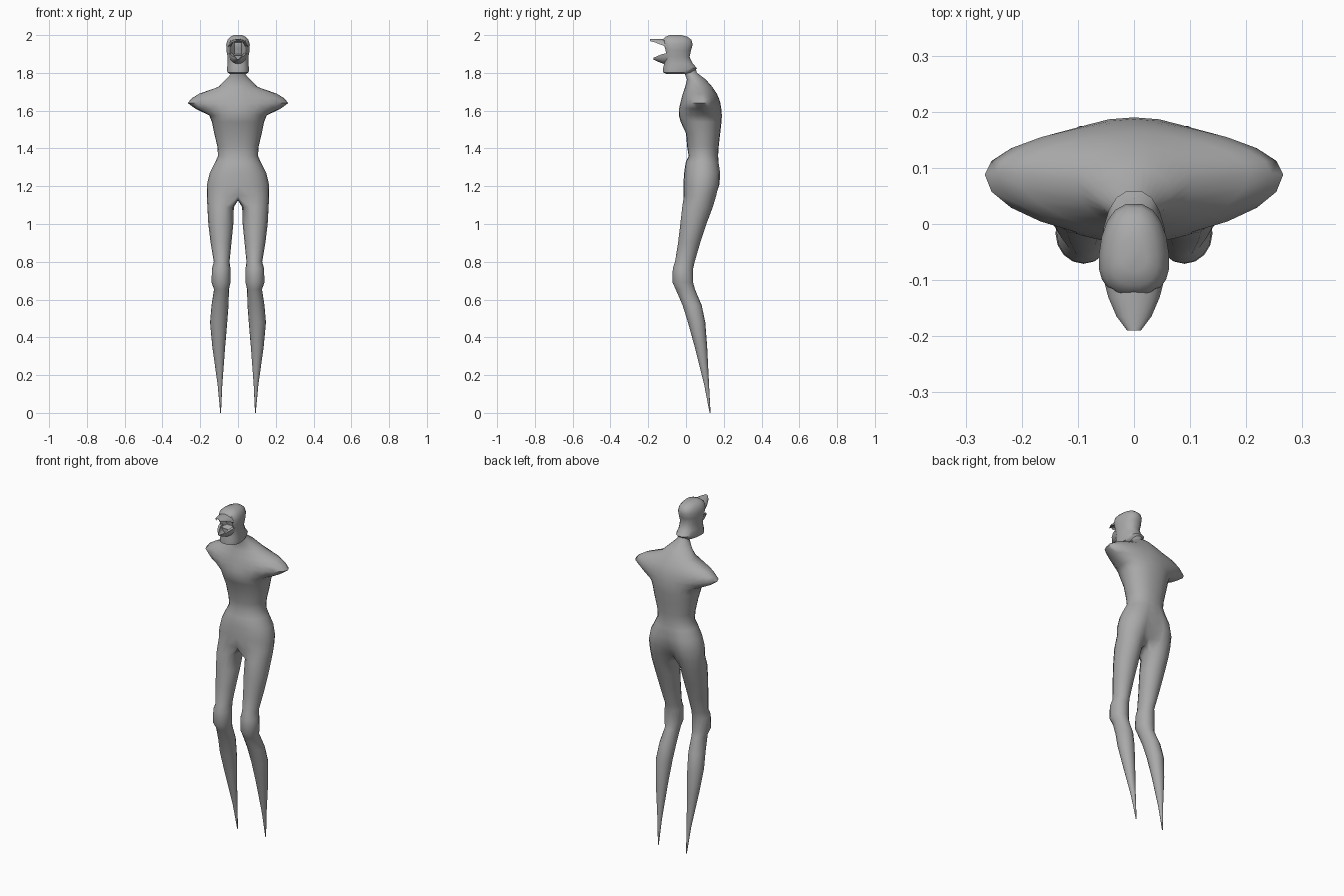
import bpy, bmesh, math
from math import sin, cos, pi

if "Cube" in bpy.data.objects:
    bpy.data.objects.remove(bpy.data.objects["Cube"])

grey = bpy.data.materials.new("plain grey")
grey.diffuse_color = (0.40, 0.40, 0.40, 1)
grey.use_nodes = True
grey.node_tree.nodes["Principled BSDF"].inputs["Base Color"].default_value = grey.diffuse_color


def finish(name, bm, mirror=False, angle=60):
    bmesh.ops.recalc_face_normals(bm, faces=bm.faces[:])
    me = bpy.data.meshes.new(name)
    bm.to_mesh(me)
    bm.free()
    ob = bpy.data.objects.new(name, me)
    bpy.context.collection.objects.link(ob)
    me.materials.append(grey)
    if mirror:
        m = ob.modifiers.new("mirror", 'MIRROR')
        m.use_clip = True
    bpy.ops.object.select_all(action='DESELECT')
    bpy.context.view_layer.objects.active = ob
    ob.select_set(True)
    bpy.ops.object.shade_smooth_by_angle(angle=math.radians(angle))
    return ob


def bridge(bm, a, b, closed=True):
    n = len(a)
    for i in range(n if closed else n - 1):
        j = (i + 1) % n
        bm.faces.new((a[i], a[j], b[j], b[i]))


def loft(bm, rings):
    vs = [[bm.verts.new(p) for p in r] for r in rings]
    for a, b in zip(vs, vs[1:]):
        bridge(bm, a, b)
    bm.faces.new(vs[0])
    bm.faces.new(vs[-1])


# --- body: right half of torso and leg, mirrored -------------------------
# z, half width, front y, side y, back y, corner power, centre back groove
TORSO = [
    (1.84, .026, -.020, .015, .045, 1, 0),
    (1.80, .032, -.008, .025, .058, 1, 0),
    (1.765, .065, .005, .05, .105, 1, 0),
    (1.725, .105, -.005, .08, .140, 1, 0),
    (1.69, .205, -.017, .09, .163, 1.3, 0),
    (1.665, .245, -.024, .09, .174, 1.35, 0),
    (1.64, .266, -.030, .088, .182, 1.35, 0),
    (1.61, .225, -.037, .088, .187, 1.25, 0),
    (1.575, .152, -.038, .09, .190, .9, 0),
    (1.54, .138, -.028, .09, .188, .85, 0),
    (1.48, .126, .000, .09, .181, .85, 0),
    (1.41, .109, .006, .09, .173, .85, 0),
    (1.36, .106, .014, .09, .170, .85, 0),
    (1.325, .122, -.002, .09, .176, .85, .003),
    (1.27, .150, -.010, .09, .187, .8, .012),
    (1.21, .164, -.014, .085, .188, .75, .028),
    (1.15, .165, -.014, .08, .172, .75, .045),
]
# z, inner x, outer x, front y, back y
LEG = [
    (1.09, .022, .162, -.020, .142), (1.00, .025, .157, -.030, .108),
    (.90, .035, .145, -.042, .075), (.80, .045, .128, -.058, .046),
    (.765, .040, .138, -.070, .038), (.69, .040, .140, -.071, .038),
    (.655, .048, .127, -.055, .047), (.57, .050, .140, -.018, .083),
    (.48, .057, .148, .010, .102), (.35, .068, .136, .046, .112),
    (.15, .083, .108, .096, .122), (0, .090, .094, .125, .130),
]
N = 12
bm = bmesh.new()
prev = None
for z, w, yf, ys, yb, p, groove in TORSO:
    ring = []
    for i in range(N + 1):
        t = pi * i / N
        x = 0 if i in (0, N) else w * sin(t) ** p
        y = ys + ((yf - ys) if i <= N / 2 else (yb - ys)) * abs(cos(t))
        if i >= N - 1:
            y -= groove * (1 if i == N else .25)
        ring.append(bm.verts.new((x, y, z)))
    if prev:
        bridge(bm, prev, ring, closed=False)
    else:
        bm.faces.new(ring)
    prev = ring
# crotch arch closes the half ring into a leg ring
prev += [bm.verts.new((0, y, 1.125)) for y in (.095, .06, .025)]
for z, xi, xo, yf, yb in LEG:
    ring = []
    for i in range(16):
        a = pi + (i - 14) * pi / 8
        ring.append(bm.verts.new(((xi + xo) / 2 + (xo - xi) / 2 * cos(a),
                                  (yf + yb) / 2 + (yb - yf) / 2 * sin(a), z)))
    bridge(bm, prev, ring)
    prev = ring
bm.faces.new(prev)
finish("body", bm, mirror=True)

# --- hooded head with recessed face opening -------------------------------
HEAD = [  # z, half width, front y, back y
    (1.793, .040, -.100, .005), (1.803, .057, -.122, .040),
    (1.825, .059, -.122, .060), (1.850, .055, -.116, .036),
    (1.885, .056, -.114, .020), (1.920, .062, -.120, .028),
    (1.950, .063, -.130, .037), (1.975, .056, -.127, .030),
    (1.991, .042, -.110, .010), (2.000, .022, -.085, -.025),
]
bm = bmesh.new()
rings = []
for z, w, yf, yb in HEAD:
    ys = yf + (yb - yf) * .35
    rings.append([(w * math.copysign(abs(sin(t)) ** .8, sin(t)),
                   ys + ((yf - ys) if cos(t) > 0 else (yb - ys)) * abs(cos(t)), z)
                  for t in (2 * pi * (i + .5) / 20 for i in range(20))])
loft(bm, rings)
bmesh.ops.recalc_face_normals(bm, faces=bm.faces[:])
face = [f for f in bm.faces if f.normal.y < -.6
        and 1.88 < f.calc_center_median().z < 1.97]
bmesh.ops.inset_region(bm, faces=face, thickness=.006, depth=0)
bmesh.ops.inset_region(bm, faces=face, thickness=.004, depth=-.035)
finish("head", bm, angle=45)


# --- open beak: thin arched upper part, wedge lower part -------------------
def beak(name, stations, start, end, thick):
    # stations: y, half width, rim z, arch height
    b = bmesh.new()
    rs = []
    for y, w, z, h in stations:
        ang = [start + (end - start) * i / 10 for i in range(11)]
        outer = [(w * cos(a), y, z + h * sin(a)) for a in ang]
        k = 1 - thick
        inner = [(k * w * cos(a), y, z + k * h * sin(a)) for a in reversed(ang)]
        rs.append(outer + inner)
    loft(b, rs)
    finish(name, b, angle=50)


beak("upper_beak", [(-.095, .055, 1.935, .045), (-.130, .046, 1.948, .032),
                    (-.165, .031, 1.962, .017), (-.190, .012, 1.968, .011)],
     0, pi, .25)
beak("lower_beak", [(-.095, .050, 1.905, -.062), (-.125, .043, 1.900, -.050),
                    (-.150, .030, 1.890, -.030), (-.172, .011, 1.880, -.010)],
     0, pi, .35)
